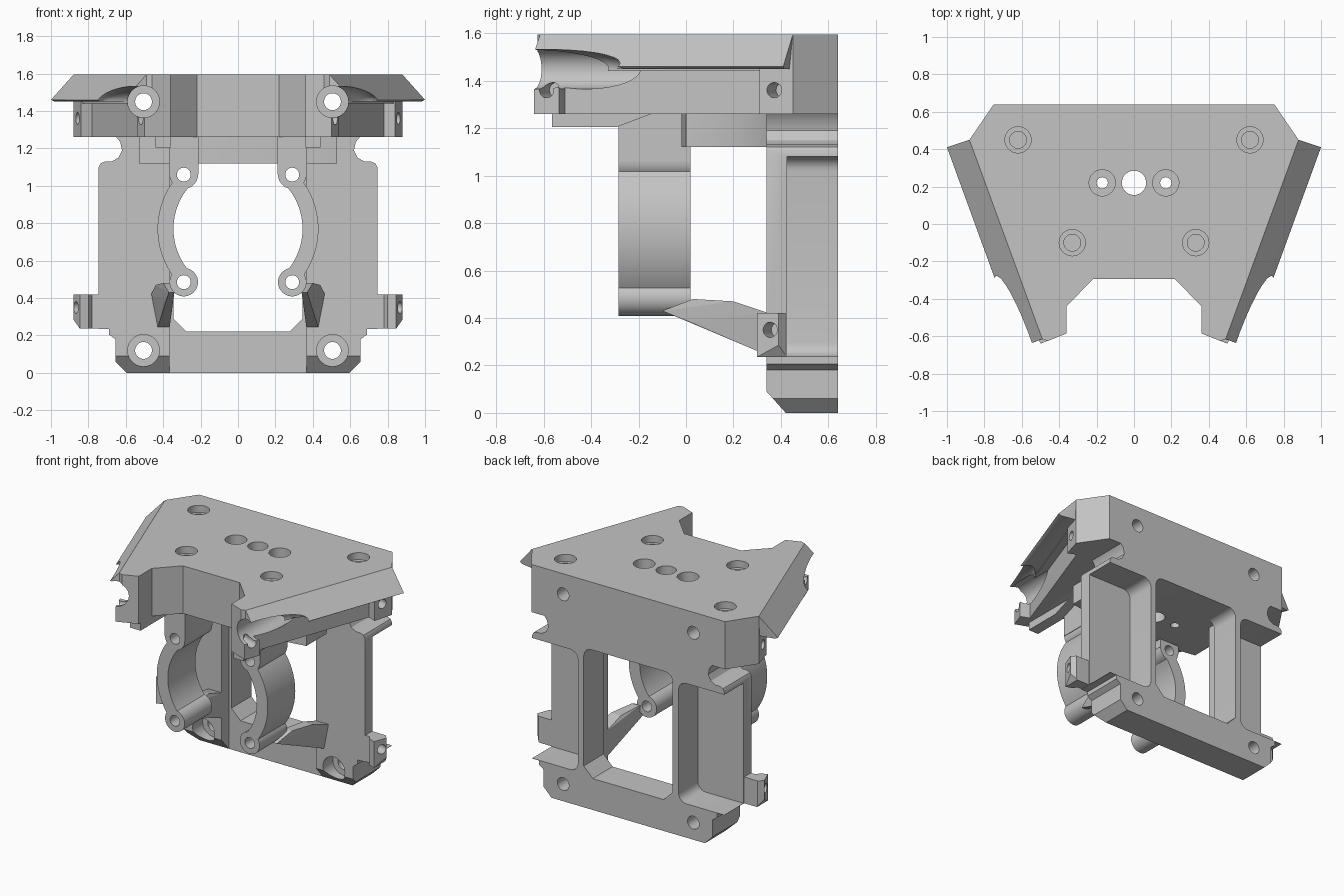
import bpy, bmesh, math
from mathutils import Matrix, Vector

if "Cube" in bpy.data.objects:
    bpy.data.objects.remove(bpy.data.objects["Cube"])

grey = bpy.data.materials.new("light grey")
grey.use_nodes = True
grey.diffuse_color = (0.55, 0.55, 0.55, 1)
grey.node_tree.nodes["Principled BSDF"].inputs["Base Color"].default_value = (0.55, 0.55, 0.55, 1)


def finish(bm, name):
    bmesh.ops.recalc_face_normals(bm, faces=bm.faces)
    me = bpy.data.meshes.new(name)
    bm.to_mesh(me)
    bm.free()
    me.materials.append(grey)
    ob = bpy.data.objects.new(name, me)
    bpy.context.collection.objects.link(ob)
    return ob


def prism(name, pts, axis, lo, hi):
    """Extrude a profile along an axis."""
    place = {"x": lambda p, t: (t, p[0], p[1]),
             "y": lambda p, t: (p[0], t, p[1]),
             "z": lambda p, t: (p[0], p[1], t)}[axis]
    bm = bmesh.new()
    face = bm.faces.new([bm.verts.new(place(p, lo)) for p in pts])
    ext = bmesh.ops.extrude_face_region(bm, geom=[face])
    move = Vector(place((0, 0), hi - lo))
    bmesh.ops.translate(bm, vec=move, verts=[v for v in ext["geom"] if isinstance(v, bmesh.types.BMVert)])
    return finish(bm, name)


def box(name, x, y, z):
    return prism(name, [(x[0], y[0]), (x[1], y[0]), (x[1], y[1]), (x[0], y[1])], "z", *z)


def rod(name, a, b, r):
    """Cylinder between two points."""
    a, b = Vector(a), Vector(b)
    bm = bmesh.new()
    turn = (b - a).to_track_quat("Z", "Y").to_matrix().to_4x4()
    bmesh.ops.create_cone(bm, cap_ends=True, segments=40, radius1=r, radius2=r,
                          depth=(b - a).length, matrix=Matrix.Translation((a + b) / 2) @ turn)
    return finish(bm, name)


def hull(name, pts):
    bm = bmesh.new()
    for p in pts:
        bm.verts.new(p)
    bmesh.ops.convex_hull(bm, input=bm.verts)
    return finish(bm, name)


def mirrored(half):
    return half + [(-x, y) for x, y in reversed(half)]


def corner(cx, cy, r, start):
    """Quarter arc of a rounded corner, start in degrees."""
    return [(cx + r * math.cos(a), cy + r * math.sin(a))
            for a in (math.radians(start + 15 * i) for i in range(7))]


def combine(ob, others, op):
    """Apply booleans and discard the tools."""
    for o in others:
        mod = ob.modifiers.new("bool", "BOOLEAN")
        mod.operation, mod.solver, mod.object = op, "EXACT", o
        bpy.context.view_layer.update()
        dg = bpy.context.evaluated_depsgraph_get()
        me = bpy.data.meshes.new_from_object(ob.evaluated_get(dg))
        ob.modifiers.clear()
        ob.data = me
        bpy.data.objects.remove(o)


def smooth(ob):
    bpy.ops.object.select_all(action="DESELECT")
    ob.select_set(True)
    bpy.context.view_layer.objects.active = ob
    bpy.ops.object.shade_smooth_by_angle(angle=math.radians(30))


SIDES = (1, -1)
BOLT_X = 0.505
TOP = 1.594

# Top plate: upper slab, stepped lower body and centre block
nose = [(0.36, -0.585), (0.36, -0.44), (0.22, -0.295)]
slab = prism("top_plate", mirrored([(0.75, 0.64), (0.88, 0.45), (0.49, -0.615), (0.46, -0.625)] + nose),
             "z", 1.44, TOP)
lower = prism("lower_body", mirrored([(0.75, 0.64), (0.88, 0.45), (0.84, 0.31), (0.78, 0.335),
                                      (0.475, -0.51), (0.54, -0.535), (0.50, -0.64)] + nose),
              "z", 1.26, 1.45)
block = prism("centre_block", mirrored([(0.45, 0.36), (0.53, 0.22), (0.53, 0.0), (0.40, -0.02)]),
              "z", 1.12, 1.27)
parts = [lower, block]
for s in SIDES:
    # Sloping side flange
    parts.append(hull("flange", [(s * x, y, z) for x, y, z in (
        (0.88, 0.45, TOP), (0.49, -0.615, TOP), (1.0, 0.41, 1.46), (0.61, -0.66, 1.46),
        (0.98, 0.415, 1.45), (0.60, -0.655, 1.45), (0.80, 0.45, 1.45), (0.44, -0.6, 1.45))]))
    # Wedge foot below each front arm
    parts.append(hull("arm_foot", [(s * x, y, z) for x in (0.36, 0.44) for y, z in (
        (-0.565, 1.27), (-0.565, 1.205), (-0.29, 1.205), (-0.12, 1.27))]))
combine(slab, parts, "UNION")

cuts = [rod("cut", (0, 0.22, 1), (0, 0.22, 1.7), 0.065)]
for s in SIDES:
    for x, y in ((0.62, 0.45), (0.33, -0.1)):
        cuts += [rod("cut", (s * x, y, 1.545), (s * x, y, 1.7), 0.07),
                 rod("cut", (s * x, y, 1.515), (s * x, y, 1.65), 0.045)]
    cuts += [rod("cut", (s * 0.17, 0.22, 1.45), (s * 0.17, 0.22, 1.7), 0.07),
             rod("cut", (s * 0.17, 0.22, 1), (s * 0.17, 0.22, 1.65), 0.03)]
    # Long bolt bores and flared scoop in the flange
    cuts += [rod("cut", (s * BOLT_X, -0.8, 1.45), (s * BOLT_X, 0.4, 1.45), 0.085),
             rod("cut", (s * BOLT_X, 0.35, 1.45), (s * BOLT_X, 0.8, 1.45), 0.045)]
    bm = bmesh.new()
    bmesh.ops.create_uvsphere(bm, u_segments=32, v_segments=20, radius=1,
                              matrix=Matrix.Translation((s * 0.575, -0.6, 1.45))
                              @ Matrix.Rotation(-s * 0.36, 4, "Z") @ Matrix.Diagonal((0.11, 0.4, 0.083, 1)))
    cuts.append(finish(bm, "cut"))
    # Cross holes in the side lugs
    for x, y in ((0.85, 0.375), (0.50, -0.58)):
        cuts.append(rod("cut", (s * (x + 0.14), y - 0.05, 1.36), (s * (x - 0.1), y + 0.035, 1.36), 0.032))
combine(slab, cuts, "DIFFERENCE")
smooth(slab)

# Rear frame with window, side channels and bolt holes
frame = prism("rear_frame", mirrored([
    (0.595, 0), (0.655, 0.06), (0.655, 0.18), (0.69, 0.205), (0.69, 0.235), (0.745, 0.235),
    (0.745, 1.1), (0.735, 1.12), (0.71, 1.13), (0.675, 1.13), (0.64, 1.15), (0.62, 1.19),
    (0.63, 1.235), (0.655, 1.265)]), "y", 0.34, 0.64)
lugs = []
for s in SIDES:
    lugs.append(prism("side_lug", [(s * x, y) for x, y in (
        (0.70, 0.42), (0.85, 0.42), (0.88, 0.39), (0.845, 0.30), (0.80, 0.315), (0.78, 0.345), (0.70, 0.345))],
        "z", 0.236, 0.42))
combine(frame, lugs, "UNION")
cuts = [
    prism("cut", mirrored([(0.275, 0.22), (0.345, 0.29)] + corner(0.285, 1.06, 0.06, 0)), "y", 0.2, 0.8),
    box("cut", (-0.365, 0.365), (0.2, 0.42), (-0.1, 1.12)),
    prism("cut", [(0.25, 0.19), (0.25, -0.1), (0.51, -0.1)], "x", -1, 1)]
for s in SIDES:
    # Channel open to the back and outside, with rounded inner corners
    channel = corner(0.45, 1.02, 0.06, 90) + corner(0.45, 0.297, 0.06, 180) + [(0.95, 0.237), (0.95, 1.08)]
    cuts.append(prism("cut", [(s * x, z) for x, z in channel], "y", 0.425, 0.8))
    cuts += [rod("cut", (s * BOLT_X, 0.2, 0.12), (s * BOLT_X, 0.45, 0.12), 0.085),
             rod("cut", (s * BOLT_X, 0.4, 0.12), (s * BOLT_X, 0.8, 0.12), 0.045),
             rod("cut", (s * 0.99, 0.31, 0.35), (s * 0.77, 0.39, 0.35), 0.032),
             prism("cut", [(s * 0.82, 0.2), (s * 0.95, 0.2), (s * 0.95, 0.385)], "y", 0.2, 0.5)]
combine(frame, cuts, "DIFFERENCE")
smooth(frame)

# Pair of curved clamp arms with screw bosses
for s, side in zip(SIDES, ("left", "right")):
    sweep = [math.radians(-43 + 86 * i / 24) for i in range(25)]
    arc = [(s * r * math.cos(a), 0.77 + r * math.sin(a))
           for r, seq in ((0.43, sweep), (0.345, sweep[::-1])) for a in seq]
    arm = prism(side + "_clamp_arm", arc, "y", -0.285, 0.02)
    bosses = [rod("boss", (s * 0.29, -0.285, z), (s * 0.29, 0.02, z), 0.076) for z in (0.485, 1.06)]
    post = box("post", sorted((s * 0.212, s * 0.37)), (-0.285, 0.02), (1.06, 1.27))
    combine(arm, bosses + [post], "UNION")
    combine(arm, [rod("cut", (s * 0.29, -0.5, z), (s * 0.29, 0.3, z), 0.037) for z in (0.485, 1.06)],
            "DIFFERENCE")
    smooth(arm)
    # Diagonal brace from clamp to frame
    hull(side + "_brace", [(s * x, y, z) for x, y, z in (
        (0.34, -0.1, 0.43), (0.37, -0.1, 0.43), (0.35, 0.02, 0.385), (0.39, 0.02, 0.385),
        (0.34, 0.03, 0.48), (0.40, 0.03, 0.48), (0.365, 0.2, 0.47), (0.44, 0.2, 0.47),
        (0.366, 0.35, 0.42), (0.465, 0.35, 0.42), (0.366, 0.35, 0.24), (0.43, 0.35, 0.24))])
